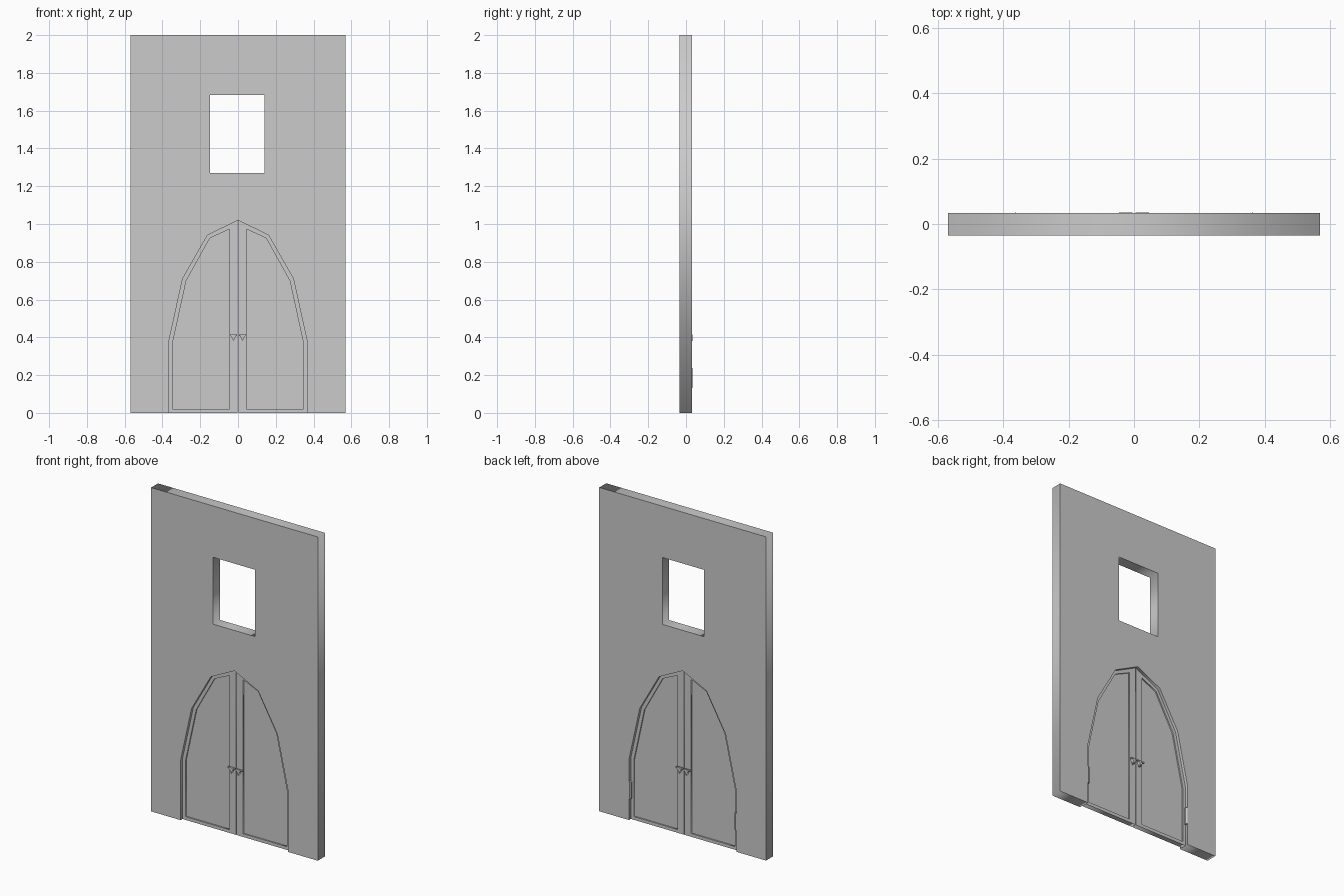
import bpy, math

if "Cube" in bpy.data.objects:
    bpy.data.objects.remove(bpy.data.objects["Cube"])


def slab(name, outlines, y0, y1):
    """Extrude x/z outlines (later ones are holes) from y0 to y1."""
    cu = bpy.data.curves.new(name, 'CURVE')
    cu.dimensions = '2D'
    cu.fill_mode = 'BOTH'
    cu.extrude = (y1 - y0) / 2
    for pts in outlines:
        sp = cu.splines.new('POLY')
        sp.points.add(len(pts) - 1)
        for p, (x, z) in zip(sp.points, pts):
            p.co = (x, z, 0, 1)
        sp.use_cyclic_u = True
    ob = bpy.data.objects.new(name, cu)
    bpy.context.collection.objects.link(ob)
    ob.rotation_euler = (math.pi / 2, 0, 0)
    ob.location.y = (y0 + y1) / 2
    bpy.ops.object.select_all(action='DESELECT')
    ob.select_set(True)
    bpy.context.view_layer.objects.active = ob
    bpy.ops.object.convert(target='MESH')
    return bpy.context.object


def rect(x0, x1, z0, z1):
    return [(x0, z0), (x1, z0), (x1, z1), (x0, z1)]


def flip(pts, s):
    return [(x * s, z) for x, z in pts]


# Wall with pointed doorway notch and window hole
arch = [(0.367, 0), (0.367, 0.375), (0.293, 0.71), (0.162, 0.94)]
wall = ([(-0.57, 0)] + flip(arch, -1) + [(0, 1.02)] + arch[::-1]
        + [(0.57, 0), (0.57, 2), (-0.57, 2)])
slab("wall", [wall, rect(-0.147, 0.139, 1.27, 1.683)], -0.035, 0.033)

# Door leaf outlines
leaf = [(0.0015, 0)] + arch + [(0.0015, 1.02)]
panel = [(0.046, 0.02), (0.346, 0.02), (0.346, 0.37), (0.274, 0.70),
         (0.149, 0.925), (0.046, 0.972)]

for side, s in (("left", -1), ("right", 1)):
    # Raised frame with recessed panel
    slab(side + "_door_frame", [flip(leaf, s), flip(panel, s)], -0.017, 0.015)
    slab(side + "_door_panel", [flip(panel, s)], -0.009, 0.007)

    # Hinge barrel on the back
    bpy.ops.mesh.primitive_cylinder_add(vertices=6, radius=0.01, depth=0.105,
                                        location=(0.363 * s, 0.0255, 0.185))
    bpy.context.object.name = side + "_hinge"

    # Handles on both faces: triangular stem and flat lever
    stem = flip([(0.009, 0.412), (0.024, 0.38), (0.039, 0.412)], s)
    lever = flip(rect(0.004, 0.046, 0.408, 0.416), s)
    for face, f in (("front", -1), ("back", 1)):
        for part, prof, a, b in (("stem", stem, 0.014, 0.034),
                                 ("lever", lever, 0.024, 0.035)):
            y0, y1 = sorted((a * f, b * f))
            slab(f"{side}_{face}_handle_{part}", [prof], y0, y1)
